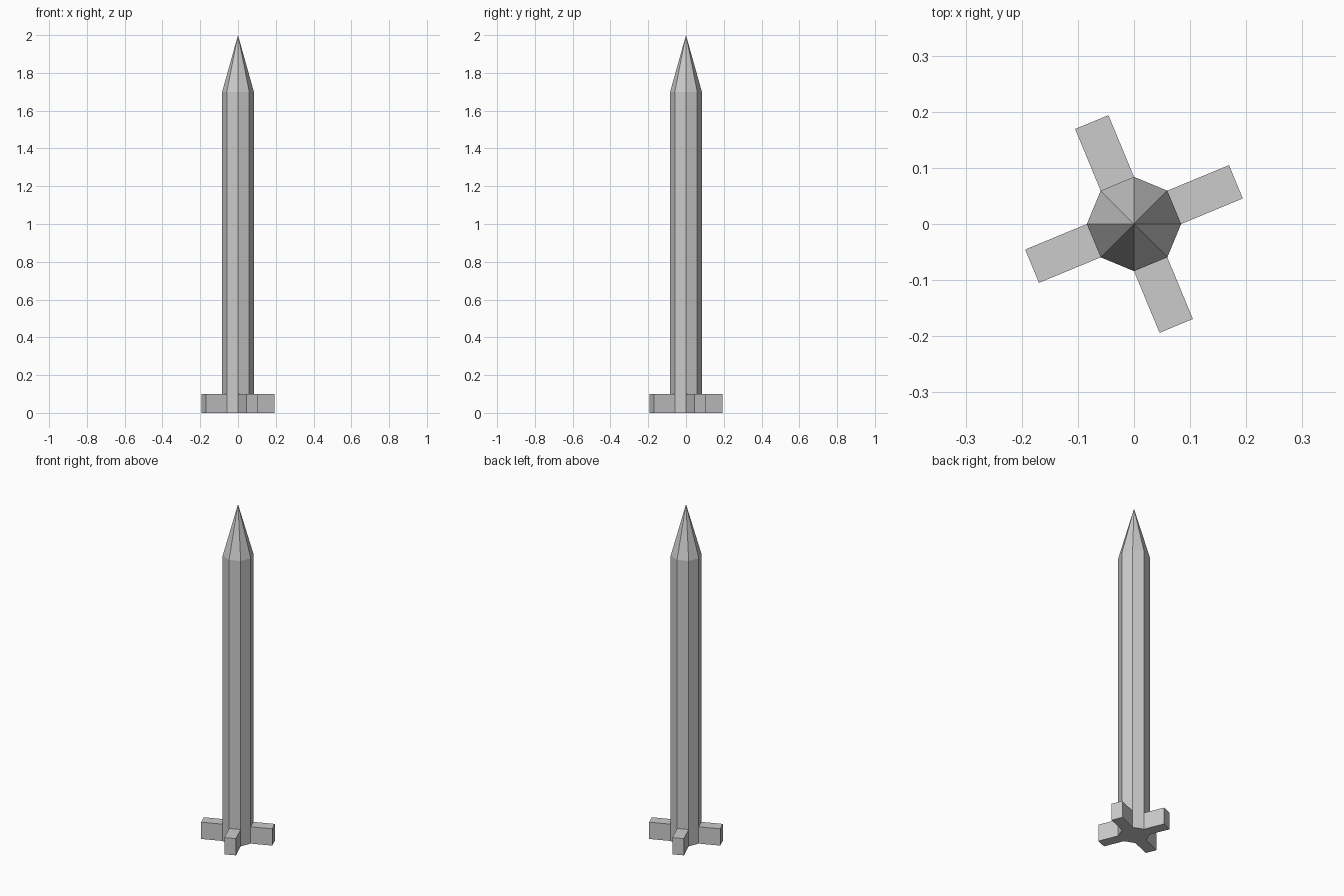
import bpy, bmesh
from math import sin, cos, pi
from mathutils import Vector

if "Cube" in bpy.data.objects:
    bpy.data.objects.remove(bpy.data.objects["Cube"])

SIDES, RADIUS, FIN_LENGTH = 8, 0.084, 0.119
FIN_TOP, SHAFT_TOP, TIP = 0.1, 1.7, 2.0

bm = bmesh.new()


def ring(z):
    return [bm.verts.new((RADIUS * cos(2 * pi * i / SIDES),
                          RADIUS * sin(2 * pi * i / SIDES), z)) for i in range(SIDES)]


def bridge(low, high):
    return [bm.faces.new((low[i], low[(i + 1) % SIDES], high[(i + 1) % SIDES], high[i]))
            for i in range(SIDES)]


# Octagonal shaft with a closed base
base, collar, shoulder = ring(0), ring(FIN_TOP), ring(SHAFT_TOP)
bm.faces.new(base[::-1])
collar_faces = bridge(base, collar)
bridge(collar, shoulder)

# Pointed tip
tip = bm.verts.new((0, 0, TIP))
for i in range(SIDES):
    bm.faces.new((shoulder[i], shoulder[(i + 1) % SIDES], tip))

# Four fins pushed out from every other face of the bottom band
for i in range(0, SIDES, 2):
    angle = 2 * pi * (i + 0.5) / SIDES
    fin = bmesh.ops.extrude_discrete_faces(bm, faces=[collar_faces[i]])["faces"][0]
    bmesh.ops.translate(bm, verts=fin.verts,
                        vec=Vector((cos(angle), sin(angle), 0)) * FIN_LENGTH)

bmesh.ops.recalc_face_normals(bm, faces=bm.faces)
mesh = bpy.data.meshes.new("finned_spike")
bm.to_mesh(mesh)
bm.free()
bpy.context.collection.objects.link(bpy.data.objects.new("finned_spike", mesh))
